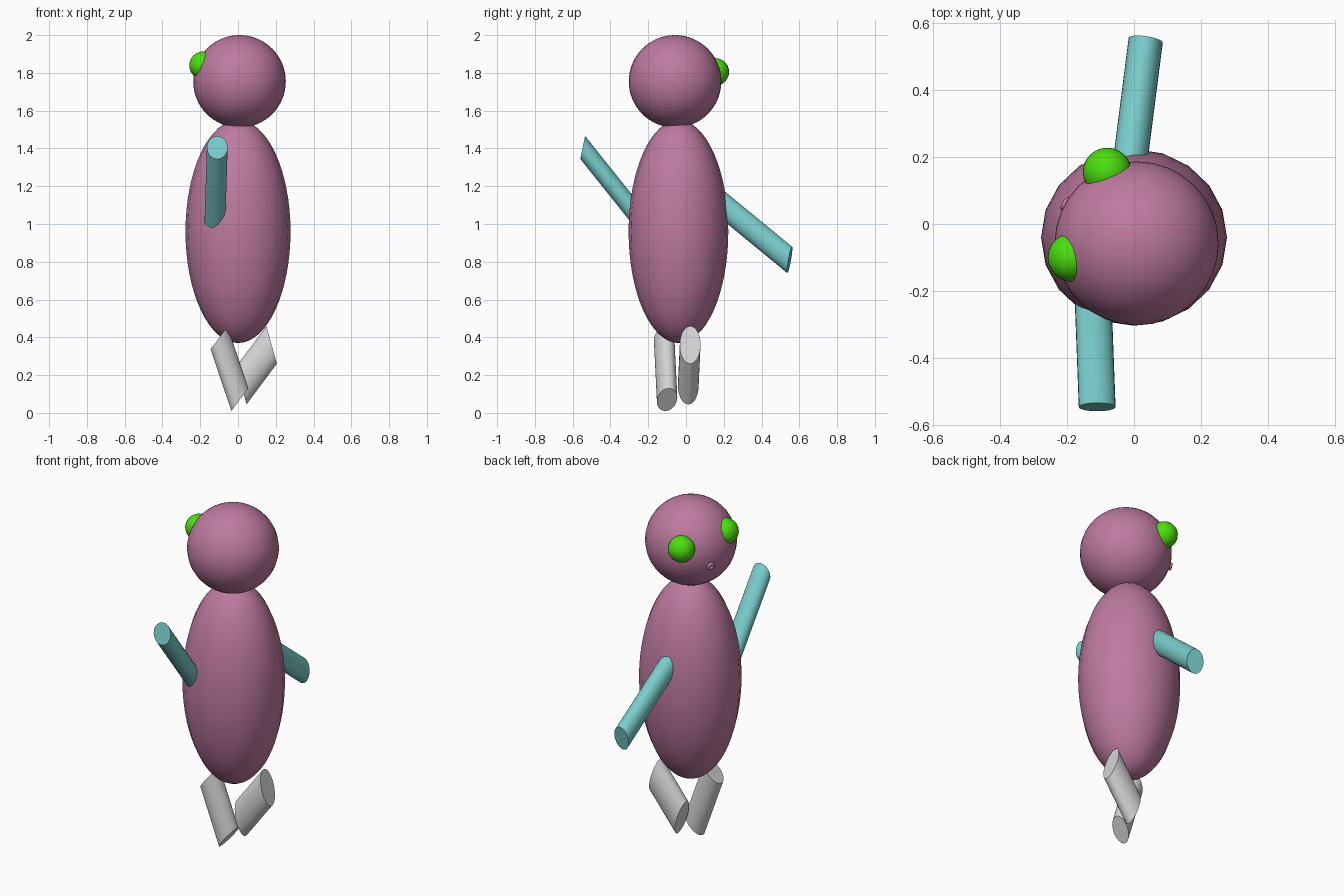
import bpy, bmesh, math
from mathutils import Vector, Matrix

if "Cube" in bpy.data.objects:
    bpy.data.objects.remove(bpy.data.objects["Cube"])


def material(name, rgb):
    m = bpy.data.materials.new(name)
    m.diffuse_color = [((c / 255 + 0.055) / 1.055) ** 2.4 for c in rgb] + [1]
    m.use_nodes = True
    m.node_tree.nodes["Principled BSDF"].inputs["Base Color"].default_value = m.diffuse_color
    return m


pink = material("dusty_pink", (190, 122, 160))
teal = material("teal", (122, 205, 205))
grey = material("light_grey", (212, 212, 212))
green = material("bright_green", (75, 222, 15))


def finish(obj, name, mat, angle=60):
    obj.name = name
    obj.data.materials.append(mat)
    bpy.ops.object.select_all(action='DESELECT')
    obj.select_set(True)
    bpy.context.view_layer.objects.active = obj
    bpy.ops.object.shade_smooth_by_angle(angle=math.radians(angle))


def ellipsoid(name, centre, radii, mat, segments=20, rings=32):
    bpy.ops.mesh.primitive_uv_sphere_add(segments=segments, ring_count=rings, radius=1)
    obj = bpy.context.object
    obj.data.transform(Matrix.Diagonal((*radii, 1)))
    obj.location = centre
    finish(obj, name, mat)


def slanted_tube(name, start, end, u, v, mat, sides=28):
    """Capped tube whose end ellipses are spanned by half axes u and v."""
    start, end, u, v = map(Vector, (start, end, u, v))
    bm = bmesh.new()
    angles = [2 * math.pi * i / sides for i in range(sides)]
    loops = [[bm.verts.new(c + u * math.cos(a) + v * math.sin(a)) for a in angles]
             for c in (start, end)]
    for i in range(sides):
        j = (i + 1) % sides
        bm.faces.new((loops[0][i], loops[0][j], loops[1][j], loops[1][i]))
    bm.faces.new(loops[0])
    bm.faces.new(loops[1])
    bmesh.ops.recalc_face_normals(bm, faces=bm.faces)
    mesh = bpy.data.meshes.new(name)
    bm.to_mesh(mesh)
    bm.free()
    obj = bpy.data.objects.new(name, mesh)
    bpy.context.collection.objects.link(obj)
    finish(obj, name, mat, 35)


# Body and head
ellipsoid("body", (0, -0.04, 0.96), (0.278, 0.264, 0.59), pink)
head_centre = Vector((0.008, -0.058, 1.755))
ellipsoid("head", head_centre, (0.245, 0.245, 0.245), pink, 32, 32)

# Bulging eyes
ellipsoid("eye_left", (-0.185, -0.10, 1.84), (0.073,) * 3, green, 24, 16)
ellipsoid("eye_right", (-0.08, 0.155, 1.805), (0.073,) * 3, green, 24, 16)

# Small ring-shaped mouth facing outward from the head
out = Vector((-0.213, 0.118, -0.057)).normalized()
bpy.ops.mesh.primitive_torus_add(major_radius=0.014, minor_radius=0.009,
                                 major_segments=20, minor_segments=10)
mouth = bpy.context.object
mouth.location = head_centre + out * 0.248
mouth.rotation_euler = out.to_track_quat('Z', 'Y').to_euler()
finish(mouth, "mouth", pink)

# Arms, running from inside the body outward
slanted_tube("arm_front", (-0.125, -0.15, 0.909), (-0.11, -0.547, 1.405),
             (0.055, 0, 0), (0, 0.0125, 0.061), teal)
slanted_tube("arm_back", (-0.025, 0.08, 1.195), (0.035, 0.549, 0.81),
             (0.051, -0.007, 0), (0, 0.0125, 0.07), teal)

# Legs with slanted ends
slanted_tube("leg_front", (-0.10, -0.116, 0.397), (0.01, -0.10, 0.07),
             (0.045, 0.01, 0.06), (0, 0.053, 0), grey)
slanted_tube("leg_back", (0.178, 0.022, 0.36), (0.0175, 0.012, 0.145),
             (0.0275, 0, -0.1), (0, 0.055, 0), grey)
